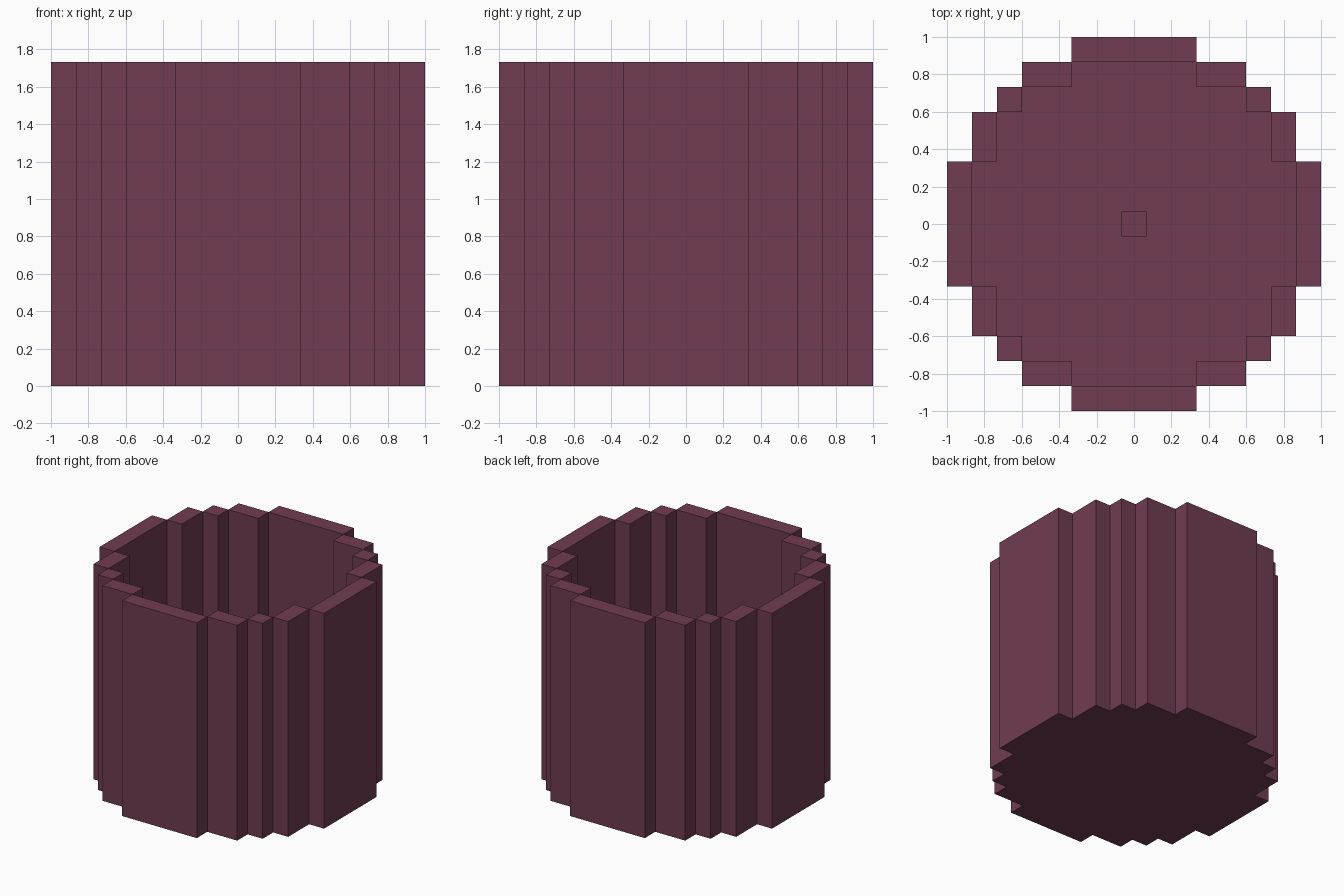
import bpy
import bmesh

if "Cube" in bpy.data.objects:
    bpy.data.objects.remove(bpy.data.objects["Cube"], do_unlink=True)

CELL = 2 / 15          # one block of the stepped circle
HEIGHT = 13 * CELL
FLOOR = CELL

plum = bpy.data.materials.new("plum")
plum.use_nodes = True
colour = (0.162, 0.045, 0.084, 1)
plum.diffuse_color = colour
plum.node_tree.nodes["Principled BSDF"].inputs["Base Color"].default_value = colour


def turn(points, quarter):
    """Rotate points by quarter turns about the centre."""
    for _ in range(quarter):
        points = [(-y, x) for x, y in points]
    return points


def face(bm, points):
    return bm.faces.new([bm.verts.new(p) for p in points])


def flat(bm, outline, z, up=True):
    pts = [(x * CELL, y * CELL, z) for x, y in outline]
    face(bm, pts if up else pts[::-1])


def band(bm, outline, z0, z1, outward=True):
    """Vertical faces along a closed counter-clockwise outline."""
    for (ax, ay), (bx, by) in zip(outline, outline[1:] + outline[:1]):
        a, b = (ax * CELL, ay * CELL), (bx * CELL, by * CELL)
        pts = [(*a, z0), (*b, z0), (*b, z1), (*a, z1)]
        face(bm, pts if outward else pts[::-1])


def finish(bm, name):
    mesh = bpy.data.meshes.new(name)
    bm.to_mesh(mesh)
    bm.free()
    mesh.materials.append(plum)
    obj = bpy.data.objects.new(name, mesh)
    bpy.context.collection.objects.link(obj)
    return obj


# One quarter of the stepped outlines and of the wall blocks, in cells
outer_quarter = [(7.5, 2.5), (6.5, 2.5), (6.5, 4.5), (5.5, 4.5), (5.5, 5.5),
                 (4.5, 5.5), (4.5, 6.5), (2.5, 6.5), (2.5, 7.5)]
inner_quarter = [(6.5, 2.5), (5.5, 2.5), (5.5, 4.5), (4.5, 4.5),
                 (4.5, 5.5), (2.5, 5.5), (2.5, 6.5)]
blocks = [(-2.5, 6.5, 2.5, 7.5), (2.5, 5.5, 4.5, 6.5),
          (4.5, 4.5, 5.5, 5.5), (5.5, 2.5, 6.5, 4.5)]

outer = [p for q in range(4) for p in turn(outer_quarter, q)]
inner = [p for q in range(4) for p in turn(inner_quarter, q)]

# Stepped round vessel: base, outer wall, inner wall, floor and rim
bm = bmesh.new()
flat(bm, outer, 0, up=False)
band(bm, outer, 0, HEIGHT)
band(bm, inner, FLOOR, HEIGHT, outward=False)
flat(bm, inner, FLOOR)
for q in range(4):
    for x0, y0, x1, y1 in blocks:
        flat(bm, turn([(x0, y0), (x1, y0), (x1, y1), (x0, y1)], q), HEIGHT)
finish(bm, "stepped_vessel")

# Small block in the middle of the floor
square = [(-0.5, -0.5), (0.5, -0.5), (0.5, 0.5), (-0.5, 0.5)]
bm = bmesh.new()
band(bm, square, FLOOR, FLOOR + CELL)
flat(bm, square, FLOOR + CELL)
finish(bm, "centre_block")
